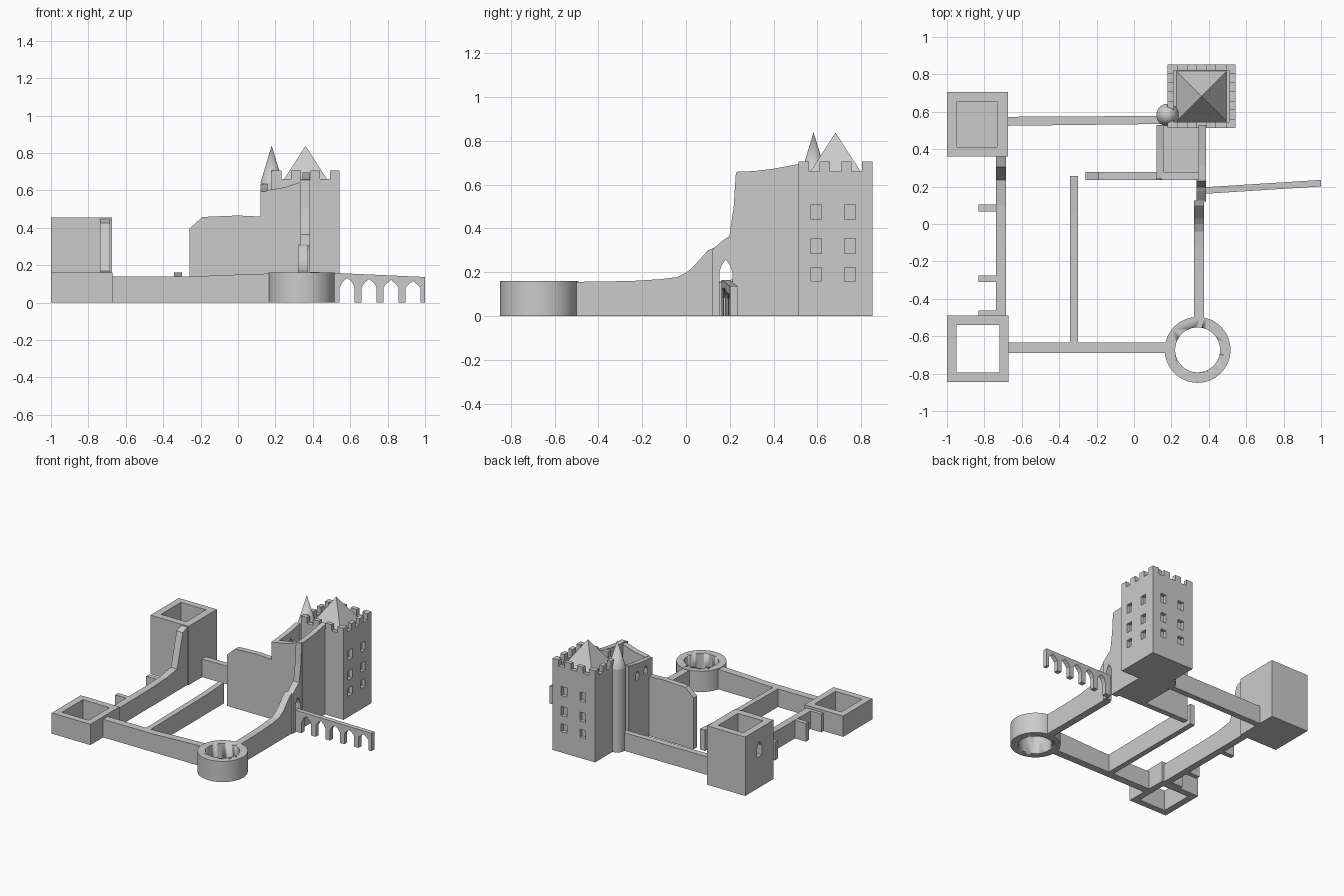
import bpy, bmesh, math
from mathutils import Vector

if "Cube" in bpy.data.objects:
    bpy.data.objects.remove(bpy.data.objects["Cube"])


def prism(name, pts, axis, a, b):
    """Extrude a 2D profile along x (pts = y,z), y (pts = x,z) or z (pts = x,y)."""
    def place(p, t):
        return {'x': (t, p[0], p[1]), 'y': (p[0], t, p[1]), 'z': (p[0], p[1], t)}[axis]
    bm = bmesh.new()
    lo = [bm.verts.new(place(p, a)) for p in pts]
    hi = [bm.verts.new(place(p, b)) for p in pts]
    n = len(pts)
    bm.faces.new(lo)
    bm.faces.new(hi)
    for i in range(n):
        j = (i + 1) % n
        bm.faces.new((lo[i], lo[j], hi[j], hi[i]))
    bmesh.ops.recalc_face_normals(bm, faces=bm.faces)
    me = bpy.data.meshes.new(name)
    bm.to_mesh(me)
    bm.free()
    ob = bpy.data.objects.new(name, me)
    bpy.context.collection.objects.link(ob)
    return ob


def box(name, x0, x1, y0, y1, z0, z1):
    return prism(name, [(x0, y0), (x1, y0), (x1, y1), (x0, y1)], 'z', z0, z1)


def cone(name, x, y, z0, z1, r1, r2, sides=48, turn=0):
    bpy.ops.mesh.primitive_cone_add(vertices=sides, radius1=r1, radius2=r2, depth=z1 - z0,
                                    location=(x, y, (z0 + z1) / 2), rotation=(0, 0, turn))
    ob = bpy.context.object
    ob.name = name
    if sides > 8:
        bpy.ops.object.shade_smooth_by_angle()
    return ob


def cut(ob, *cutters):
    for c in cutters:
        m = ob.modifiers.new('cut', 'BOOLEAN')
        m.operation = 'DIFFERENCE'
        m.solver = 'EXACT'
        m.object = c
        c.hide_render = True
        c.hide_viewport = True


def arch(c, w, z0, spring, top):
    """Pointed arch outline."""
    h = top - spring
    return [(c - w / 2, z0), (c + w / 2, z0), (c + w / 2, spring), (c + w * .33, spring + h * .5),
            (c, top), (c - w * .33, spring + h * .5), (c - w / 2, spring)]


# Low open square tower
sw = box('southwest_tower', -1, -.67, -.845, -.49, 0, .16)
cut(sw, box('southwest_void', -.948, -.72, -.795, -.54, -.1, .3))

# Low open round tower
se = cone('round_tower', .34, -.673, 0, .16, .176, .176, 64)
cut(se, cone('round_void', .34, -.673, -.1, .3, .12, .12, 64))

# Tall roofless tower with one arched window
nw = box('northwest_tower', -1, -.675, .36, .705, 0, .455)
cut(nw, box('northwest_void', -.947, -.733, .413, .655, .1, .6),
    prism('northwest_window_cut', arch(.53, .06, .24, .31, .355), 'x', -1.1, -.93))

# Keep with recessed windows
keep = box('keep', .18, .543, .513, .853, 0, .66)
cutters = [box('keep_roof_void', .212, .511, .545, .821, .63, .8)]
for z0, z1 in ((.16, .222), (.285, .355), (.44, .51)):
    for y in (.595, .75):
        cutters.append(box('side_window_cut', .515, .6, y - .025, y + .025, z0, z1))
    for x in (.285, .445):
        cutters.append(box('back_window_cut', x - .025, x + .025, .825, .9, z0, z1))
cut(keep, *cutters)

# Battlements
sx, sy = .363 / 7, .34 / 7
for i in (0, 2, 4, 6):
    x = .18 + sx * i
    for y0, y1 in ((.513, .545), (.821, .853)):
        box('merlon', x, x + sx, y0, y1, .655, .707)
    y = .513 + sy * i
    for x0, x1 in ((.18, .212), (.511, .543)):
        box('merlon', x0, x1, y, y + sy, .655, .707)

# Pyramid roof and corner turret
cone('keep_roof', .361, .683, .63, .838, .19, 0, 4, math.pi / 4)
cone('turret', .18, .583, 0, .64, .058, .058)
cone('turret_roof', .18, .583, .64, .84, .06, 0)

# Ruined hall: stepped front wall, side walls and floor
prism('hall_front_wall', [(-.26, 0), (.385, 0), (.385, .66), (.32, .64), (.25, .617), (.15, .60),
      (.13, .53), (.12, .46), (0, .466), (-.19, .458), (-.26, .395)], 'y', .235, .278)
prism('hall_east_wall', [(.237, 0), (.53, 0), (.53, .697), (.4, .673), (.31, .662), (.237, .66)],
      'x', .345, .385)
west = prism('hall_west_wall', [(.24, 0), (.53, 0), (.53, .635), (.4, .61), (.24, .595)],
             'x', .12, .157)
cut(west, prism('hall_window_cut', arch(.32, .04, .49, .53, .56), 'x', .05, .25),
    prism('hall_window_cut', arch(.42, .04, .49, .53, .56), 'x', .05, .25))
box('hall_floor', .14, .36, .26, .53, 0, .03)

# East curtain wall and broken gate wall
prism('east_wall', [(-.51, 0), (.125, 0), (.125, .31), (.10, .30), (.03, .222), (0, .198),
      (-.04, .178), (-.12, .168), (-.25, .160), (-.51, .156)], 'x', .32, .375)
gate = prism('gate_wall', [(.12, 0), (.24, 0), (.24, .66), (.228, .655), (.218, .5), (.198, .365),
             (.175, .35), (.12, .305)], 'x', .335, .384)
cut(gate, prism('gate_cut', arch(.182, .06, -.1, .2, .26), 'x', .2, .5))

# West curtain wall rising to the tower, with buttresses
prism('west_wall', [(-.5, 0), (.37, 0), (.37, .45), (.305, .425), (.235, .17), (.1, .15),
      (-.1, .142), (-.5, .14)], 'x', -.738, -.685)
for y0, y1 in ((.068, .105), (-.31, -.275), (-.495, -.463)):
    box('buttress', -.832, -.73, y0, y1, 0, .14)

# South, north and dividing walls
prism('south_wall', [(-.68, 0), (.215, 0), (.215, .157), (0, .15), (-.25, .14), (-.68, .14)],
      'y', -.69, -.633)
prism('north_wall', [(-.69, .525), (.17, .535), (.17, .578), (-.69, .573)], 'z', 0, .14)
prism('dividing_wall', [(-.64, 0), (.257, 0), (.257, .16), (.05, .148), (-.64, .14)],
      'x', -.342, -.3)

# Arched bridge, slightly skewed in plan
def deck(x):
    return .165 - .045 * (x - .38)
pts = [(1, deck(1)), (.375, deck(.375)), (.375, 0)]
for i in range(5):
    c = .467 + .117 * i
    t = deck(c) - .024
    pts += [(c - .04, 0), (c - .04, .082), (c - .024, t - .02), (c, t),
            (c + .024, t - .02), (c + .04, .082), (c + .04, 0)]
pts.append((1, 0))
bridge = prism('bridge', pts, 'y', .162, .197)
for v in bridge.data.vertices:
    v.co.y += .063 * (v.co.x - .385)
